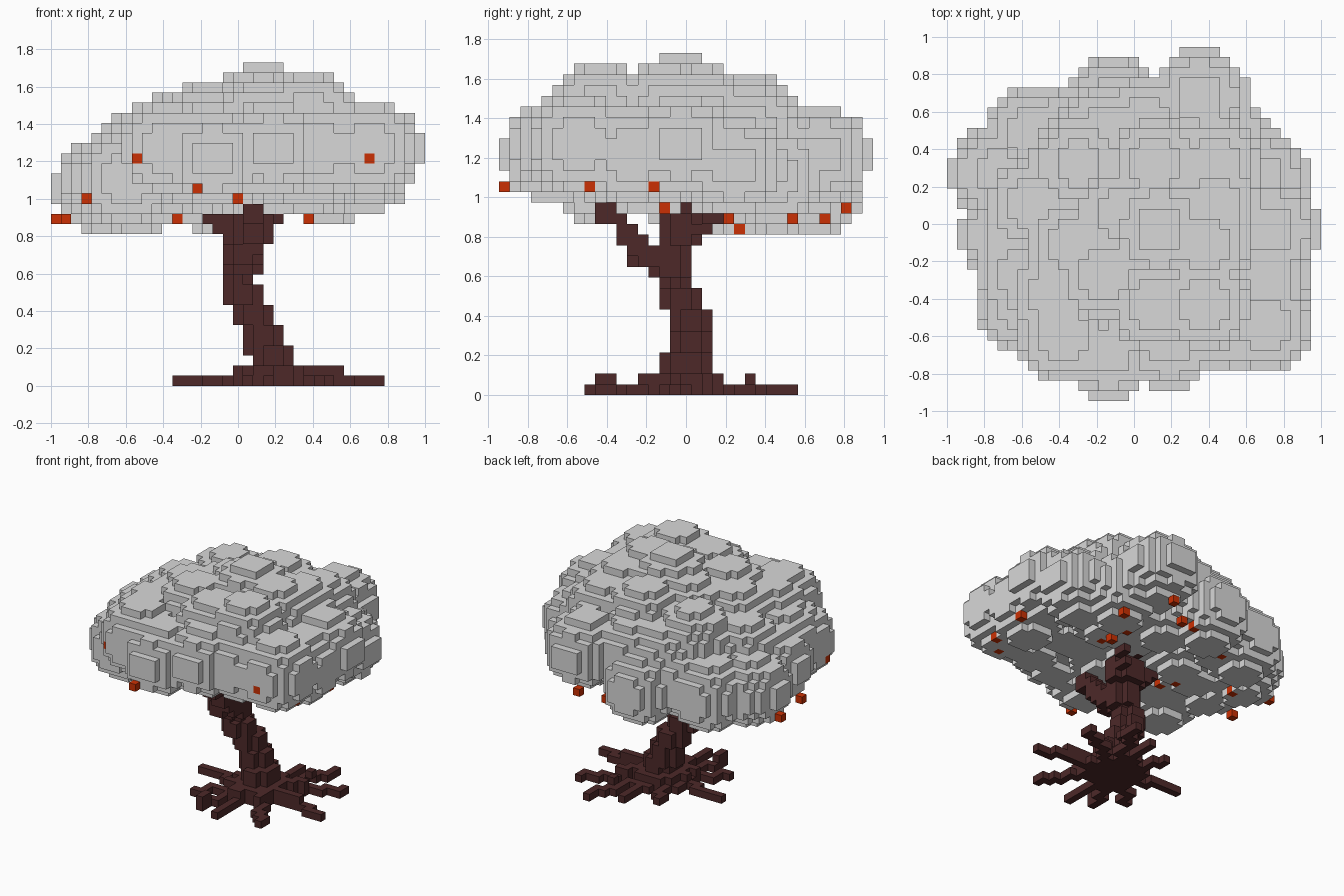
import bpy
import bmesh
from mathutils import Vector

cube = bpy.data.objects.get("Cube")
if cube:
    bpy.data.objects.remove(cube, do_unlink=True)

CELL = 2 / 37


def material(name, rgb):
    mat = bpy.data.materials.new(name)
    mat.use_nodes = True
    color = (*rgb, 1)
    mat.diffuse_color = color
    mat.node_tree.nodes["Principled BSDF"].inputs["Base Color"].default_value = color
    return mat


# --- helpers that return sets of grid cells ---
def blob(center, rx, ry, rz):
    cx, cy, cz = center
    cells = set()
    for x in range(int(cx - rx) - 1, int(cx + rx) + 2):
        for y in range(int(cy - ry) - 1, int(cy + ry) + 2):
            for z in range(int(cz - rz), int(cz + rz) + 2):
                if ((x - cx) / rx) ** 2 + ((y - cy) / ry) ** 2 + ((z - cz) / rz) ** 2 <= 1:
                    cells.add((x, y, z))
    return cells


def slab(x0, x1, y0, y1, z0, z1):
    """Block with its four vertical corners trimmed."""
    return {(x, y, z)
            for x in range(x0, x1 + 1)
            for y in range(y0, y1 + 1)
            for z in range(z0, z1 + 1)
            if not (x in (x0, x1) and y in (y0, y1))}


def line(start, end, thick=1):
    """Stepped path whose neighbouring cells share a side."""
    a, b = Vector(start), Vector(end)
    steps = 2 * int(max(abs(c) for c in b - a))
    cells = set()
    last_y = round(a.y)
    for i in range(steps + 1):
        x, y, z = (round(c) for c in a.lerp(b, i / steps))
        cells.add((x, last_y, z))
        cells |= {(x + dx, y + dy, z) for dx in range(thick) for dy in range(thick)}
        last_y = y
    return cells


# --- turns cells into a mesh of their exposed square faces ---
def build(name, cells, solid, mat):
    bm = bmesh.new()
    corners = {}

    def vert(key):
        if key not in corners:
            x, y, z = key
            corners[key] = bm.verts.new(((x - .5) * CELL, (y - .5) * CELL, z * CELL))
        return corners[key]

    for cell in sorted(cells):
        for axis in range(3):
            for side in (0, 1):
                near = list(cell)
                near[axis] += 2 * side - 1
                if tuple(near) in solid:
                    continue
                u, v = (axis + 1) % 3, (axis + 2) % 3
                quad = []
                for du, dv in ((0, 0), (1, 0), (1, 1), (0, 1)):
                    key = list(cell)
                    key[axis] += side
                    key[u] += du
                    key[v] += dv
                    quad.append(vert(tuple(key)))
                bm.faces.new(quad if side else quad[::-1])
    mesh = bpy.data.meshes.new(name)
    bm.to_mesh(mesh)
    bm.free()
    mesh.materials.append(mat)
    obj = bpy.data.objects.new(name, mesh)
    bpy.context.collection.objects.link(obj)


# --- canopy: a broad core covered in a cluster of round tufts ---
outer_tufts = [
    (13.5, -.5, 23), (12.5, 4.5, 21), (13, -10, 23), (3.5, -11.5, 23),
    (-2.5, -12.5, 22), (-7, -11, 23), (-11, -8, 20), (-11, -5, 21),
    (-12.5, -1, 20), (-13.5, 5, 19), (-10, 9, 19), (-6, 9, 20),
    (-2, 12, 19), (6.5, 12.5, 22), (9, 8, 20), (13, -5, 22), (8, -10, 23),
]
upper_tufts = [
    (2.5, -.5, 27), (7, -8, 26), (7, -2, 26), (-3, -5, 25), (-1.5, 1, 25),
    (-5.5, 6, 24), (2, 6, 25), (8, 6, 24), (2, -8, 25), (-6, -2, 24),
    (-8, -7, 23), (-10, 2, 22), (1, 10, 22), (8, 2, 25), (-3, 9, 22),
]
lower_tufts = [(3, 4, 21), (-5, 3, 20), (7, 3, 21), (-8, 2, 20), (2, 8, 20),
               (-7, -4, 21), (0, -6, 22), (8, -4, 23)]
leaves = blob((0, -1, 22), 12, 11, 4.1)
for center in outer_tufts + upper_tufts + lower_tufts:
    leaves |= blob(center, 4.9, 4.9, 4.6)

# --- leaning trunk, from the foot up ---
trunk = set()
for block in [
    (1, 6, -3, 3, 1, 1), (2, 5, -2, 2, 2, 3), (1, 4, -1, 2, 3, 5),
    (0, 3, -1, 2, 6, 7), (-1, 2, -2, 1, 8, 9), (-1, 1, -2, 0, 10, 10),
    (-1, 2, -3, 0, 11, 11), (-1, 2, -5, 0, 12, 13), (-1, 3, -2, 1, 14, 16),
]:
    trunk |= slab(*block)

# --- branches forking into the canopy ---
branches = set()
for start, end, thick in [
    ((1, -5, 13), (1, -8, 17), 2), ((0, -1, 14), (-3, -1, 16), 2),
    ((2, 0, 14), (4, 3, 16), 1), ((1, 0, 14), (1, 2, 18), 1),
    ((1, 0, 14), (1, 0, 18), 1),
]:
    branches |= line(start, end, thick)
branches -= trunk

# --- thin roots spreading over the ground, humped near the foot ---
foot = Vector((3, 0, 0))
roots = blob(foot, 4, 4, .5)
for tip in [(12, 6), (8, 10), (14, -2), (9, -8), (3, -9), (0, -8),
            (-3, -5), (-6, 1), (0, 6), (4, 8)]:
    end = Vector((*tip, 0))
    roots |= line(foot, end)
    roots |= {(x, y, 1) for x, y, z in line(foot, foot.lerp(end, .5))
              if x >= 0 and -5 <= y <= 3}
roots |= {(0, -8, 1), (0, -7, 1), (7, 6, 1), (9, -1, 1), (10, -1, 1)}
roots -= trunk

# --- fruit: some hang underneath, others sit in the foliage surface ---
fruit = {(-17, -1, 16), (-18, 5, 16), (-12, 5, 15), (-6, 10, 16), (3, 13, 16),
         (6, 15, 17), (7, 4, 16), (7, 2, 17), (-4, -17, 19), (13, -11, 19)}
for x, z in [(-10, 22), (-15, 18), (0, 18), (13, 22), (-6, 16), (7, 16)]:
    depth = [c[1] for c in leaves if c[0] == x and c[2] == z]
    if depth:
        fruit.add((x, min(depth), z))
for y, z in [(-9, 19), (-3, 19), (-2, 17), (10, 16), (13, 16)]:
    reach = [c[0] for c in leaves if c[1] == y and c[2] == z]
    if reach:
        fruit.add((max(reach), y, z))

leaves -= trunk | branches | fruit
solid = leaves | trunk | branches | roots | fruit

leaf_grey = material("leaf grey", (.69, .69, .69))
bark_brown = material("bark brown", (.075, .022, .022))
fruit_orange = material("fruit orange", (.6, .03, .001))
build("canopy", leaves, solid, leaf_grey)
build("trunk", trunk, solid, bark_brown)
build("branches", branches, solid, bark_brown)
build("roots", roots, solid, bark_brown)
build("fruit", fruit, solid, fruit_orange)
